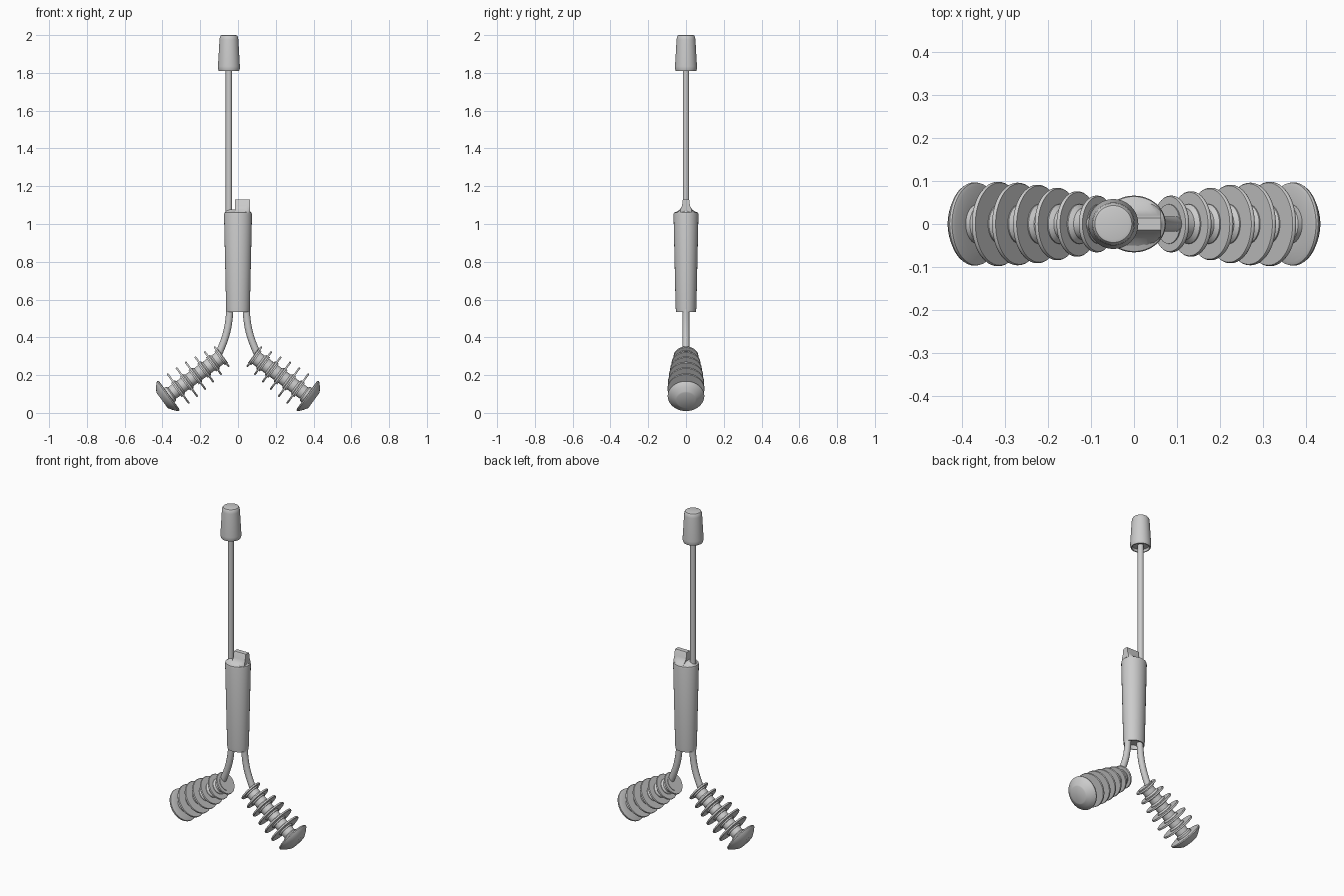
import bpy, bmesh, math
from mathutils import Vector, Matrix

if "Cube" in bpy.data.objects:
    bpy.data.objects.remove(bpy.data.objects["Cube"])


def finish(name, bm, angle=35):
    bmesh.ops.recalc_face_normals(bm, faces=bm.faces[:])
    me = bpy.data.meshes.new(name)
    bm.to_mesh(me)
    bm.free()
    ob = bpy.data.objects.new(name, me)
    bpy.context.collection.objects.link(ob)
    bpy.ops.object.select_all(action='DESELECT')
    bpy.context.view_layer.objects.active = ob
    ob.select_set(True)
    bpy.ops.object.shade_smooth_by_angle(angle=math.radians(angle))
    return ob


def skin(bm, rings, closed_ends=True):
    rows = [[bm.verts.new(p) for p in ring] for ring in rings]
    n = len(rows[0])
    for a, b in zip(rows, rows[1:]):
        for i in range(n):
            bm.faces.new((a[i], a[(i + 1) % n], b[(i + 1) % n], b[i]))
    if closed_ends:
        bm.faces.new(rows[0])
        bm.faces.new(rows[-1])


def lathe(name, profile, matrix=Matrix(), n=48):
    """profile rows: (rx, ry, z)"""
    bm = bmesh.new()
    ring = [2 * math.pi * i / n for i in range(n)]
    skin(bm, [[matrix @ Vector((rx * math.cos(t), ry * math.sin(t), z)) for t in ring]
              for rx, ry, z in profile])
    return finish(name, bm)


def round_profile(rows):
    return [(r, r, z) for r, z in rows]


# Long rod and tapered end knob
rod_pos = Matrix.Translation((-0.048, 0, 0))
lathe("rod", round_profile([(0.017, 1.0), (0.017, 1.9)]), rod_pos, 24)
lathe("knob", round_profile([(0.02, 1.825), (0.045, 1.825), (0.048, 1.81), (0.054, 1.81),
                             (0.058, 1.822), (0.058, 1.835), (0.050, 1.975), (0.048, 1.99),
                             (0.043, 1.998), (0.036, 2.0)]), rod_pos)

# Oval tapered grip, recessed underneath, with a ridged shoulder on top
lathe("grip", [(0.045, 0.036, 0.56), (0.053, 0.044, 0.56), (0.056, 0.047, 0.535),
               (0.061, 0.053, 0.535), (0.063, 0.055, 0.56), (0.074, 0.066, 1.05),
               (0.072, 0.064, 1.06), (0.066, 0.052, 1.064), (0.063, 0.035, 1.07),
               (0.060, 0.022, 1.078)])

# Slider tab flaring out into the grip's shoulder
bm = bmesh.new()
stations = []
for x in (-0.016, 0.01, 0.03, 0.045, 0.055, 0.063):
    limit = 0.058 * math.sqrt(1 - (x / 0.073) ** 2)
    half = [(limit, 1.05), (limit, 1.06), (min(limit, 0.034), 1.075),
            (0.021, 1.095), (0.018, 1.125), (0.014, 1.13)]
    stations.append([(x, y, z) for y, z in half] + [(x, -y, z) for y, z in reversed(half)])
skin(bm, stations)
finish("slider_tab", bm)

# Two curved legs, each ending in a ribbed roller
roller = [(0.018, 0.0), (0.040, 0.0)]
for k in range(6):
    d, r = 0.008 + 0.057 * k, (0.066, 0.076, 0.084, 0.091, 0.096, 0.098)[k]
    roller += [(0.046, d - 0.008), (0.046, d - 0.005), (r - 0.002, d - 0.005), (r, d - 0.002),
               (r, d + 0.002), (r - 0.002, d + 0.005), (0.046, d + 0.005), (0.046, d + 0.013),
               (0.037, d + 0.013), (0.037, d + 0.040)]
roller = roller[2:]
roller += [(0.046, 0.340), (0.046, 0.352), (0.088, 0.352), (0.096, 0.355), (0.097, 0.361),
           (0.094, 0.367), (0.075, 0.383), (0.056, 0.396), (0.050, 0.399)]

for side, label in ((-1, "left"), (1, "right")):
    # Leg swept along a Bezier curve
    p = [Vector(q) for q in ((0.042, 0, 0.62), (0.042, 0, 0.45), (0.062, 0, 0.40), (0.115, 0, 0.285))]
    bm = bmesh.new()
    rings = []
    for i in range(17):
        t = i / 16
        u = 1 - t
        c = u**3 * p[0] + 3 * u * u * t * p[1] + 3 * u * t * t * p[2] + t**3 * p[3]
        d = (u * u * (p[1] - p[0]) + 2 * u * t * (p[2] - p[1]) + t * t * (p[3] - p[2])).normalized()
        across = Vector((d.z, 0, -d.x))
        ring = []
        for j in range(16):
            a = 2 * math.pi * j / 16
            v = c + 0.019 * math.cos(a) * across + Vector((0, 0.018 * math.sin(a), 0))
            ring.append((side * v.x, v.y, v.z))
        rings.append(ring)
    skin(bm, rings)
    finish(label + "_leg", bm)

    # Ribbed roller with a domed end cap
    axis = Vector((side * 0.807, 0, -0.59)).normalized()
    turn = axis.to_track_quat('Z', 'Y').to_matrix().to_4x4()
    lathe(label + "_roller", round_profile(roller),
          Matrix.Translation((side * 0.080, 0, 0.302)) @ turn)
